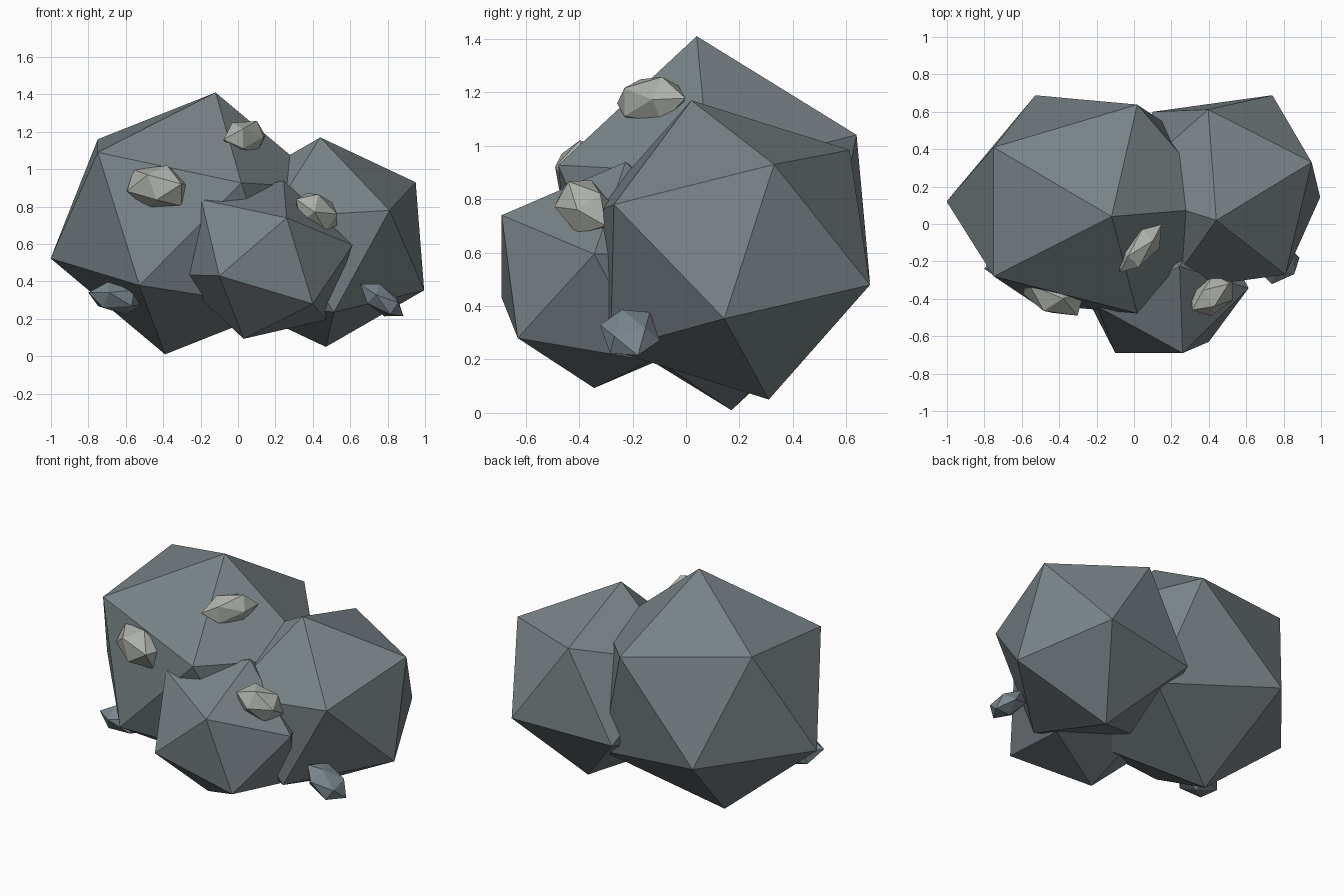
import bpy, bmesh, math
from mathutils import Vector, Matrix

cube = bpy.data.objects.get("Cube")
if cube:
    bpy.data.objects.remove(cube)


def material(name, rgb):
    m = bpy.data.materials.new(name)
    m.use_nodes = True
    m.diffuse_color = (*rgb, 1)
    m.node_tree.nodes["Principled BSDF"].inputs["Base Color"].default_value = (*rgb, 1)
    return m


rock_grey = material("rock grey", (0.19, 0.225, 0.24))
pale_stone = material("pale stone", (0.42, 0.44, 0.40))
blue_stone = material("blue grey stone", (0.19, 0.24, 0.265))


def stone(name, centre, face, mat):
    """Icosahedron stretched so that one of its faces has the three given corners."""
    bm = bmesh.new()
    bmesh.ops.create_icosphere(bm, subdivisions=1, radius=1)
    bm.faces.ensure_lookup_table()
    source = Matrix([v.co for v in bm.faces[0].verts]).transposed()
    target = Matrix(face).transposed()
    bm.transform((target @ source.inverted()).to_4x4())
    bmesh.ops.recalc_face_normals(bm, faces=bm.faces[:])
    mesh = bpy.data.meshes.new(name)
    bm.to_mesh(mesh)
    bm.free()
    mesh.materials.append(mat)
    ob = bpy.data.objects.new(name, mesh)
    ob.location = centre
    bpy.context.collection.objects.link(ob)


def pebble(name, centre, long, side, up, mat):
    """Stone given by three half axes, with a corner at each end of the long one."""
    a, b, c = Vector(long), Vector(side), Vector(up)
    k = 1 / math.sqrt(5)
    turn = math.radians(72)
    ring = [a * k + (b * math.cos(t) + c * math.sin(t)) * 2 * k for t in (0, turn)]
    stone(name, centre, [a, *ring], mat)


# Three large boulders
stone("large_boulder", (-0.255, 0.105, 0.71),
      [(0.135, -0.065, 0.70), (-0.495, 0.305, 0.45), (-0.495, -0.385, 0.38)], rock_grey)
stone("left_boulder", (0.455, 0.165, 0.61),
      [(-0.015, -0.145, 0.56), (0.495, 0.165, 0.32), (0.355, -0.435, 0.17)], rock_grey)
stone("front_boulder", (0.137, -0.285, 0.516),
      [(0.123, -0.405, 0.224), (-0.237, -0.405, -0.086), (0.263, -0.345, -0.236)], rock_grey)

# Pale pebbles on the upper faces
stone("face_pebble", (-0.43, -0.37, 0.9),
      [(-0.053, -0.095, 0.07), (0.128, -0.12, 0.021), (-0.005, -0.105, -0.064)], pale_stone)
pebble("top_pebble", (0.035, -0.13, 1.168),
       (0.112, 0.128, 0.01), (0.058, -0.06, 0), (0, 0, 0.1), pale_stone)
pebble("middle_pebble", (0.42, -0.38, 0.77),
       (0.11, 0.08, -0.07), (0.067, -0.07, 0.024), (0.02, 0.05, 0.09), pale_stone)

# Darker pebbles near the ground
pebble("low_right_pebble", (-0.65, -0.2, 0.31),
       (-0.15, -0.04, 0.03), (0.03, -0.11, 0.02), (0.015, 0.02, 0.08), blue_stone)
pebble("low_left_pebble", (0.77, -0.21, 0.3),
       (0.115, 0.03, -0.085), (-0.02, 0.11, 0.01), (0.04, 0.016, 0.06), blue_stone)
